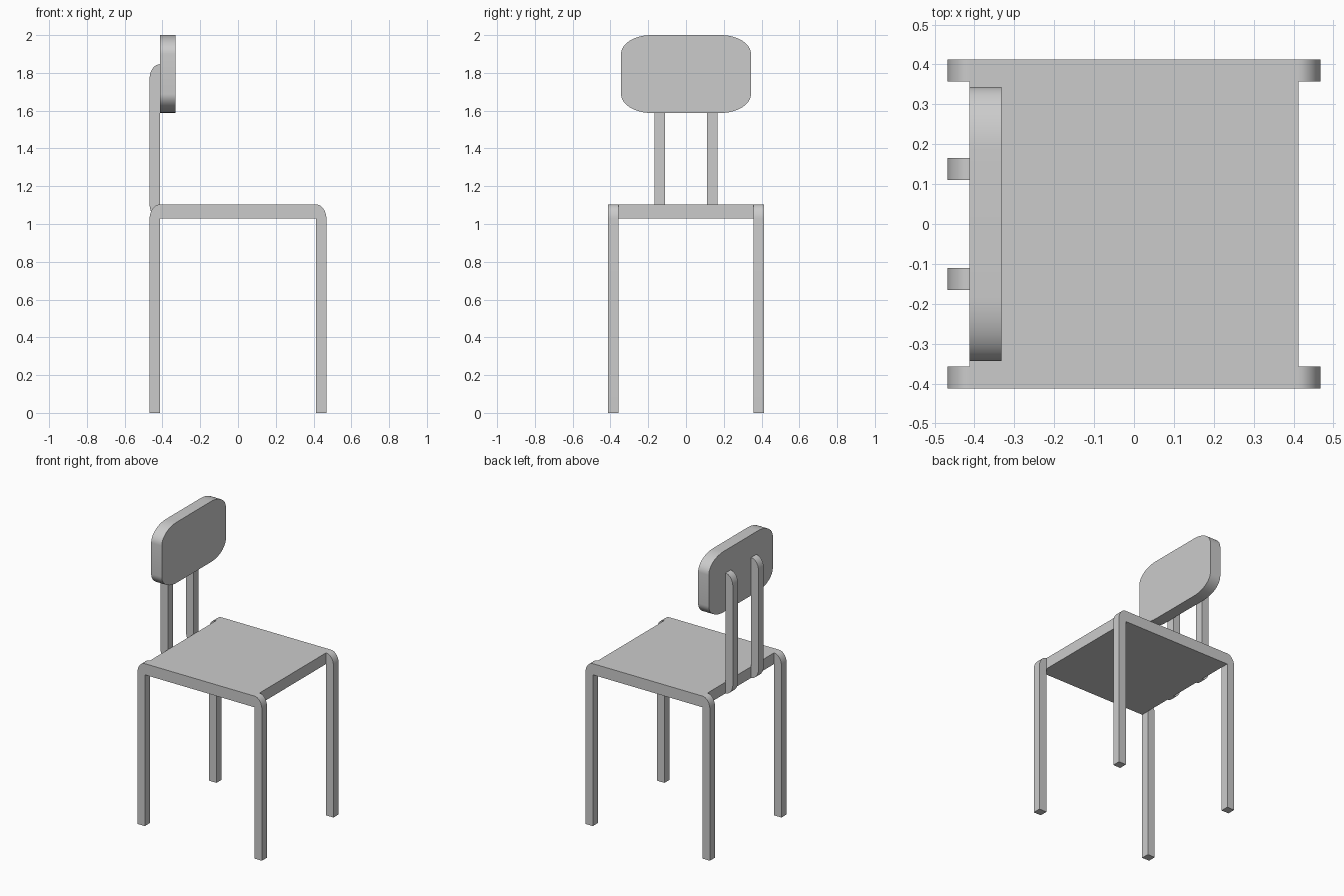
import bpy, bmesh
from math import sin, cos, pi

if "Cube" in bpy.data.objects:
    bpy.data.objects.remove(bpy.data.objects["Cube"])

SEAT, OUT, TOP, LOW = 0.412, 0.468, 1.104, 1.028


def arc(cx, cz, rx, rz, start, n=12):
    """Quarter ellipse, counter-clockwise from the start angle."""
    return [(cx + rx * cos(start + pi / 2 * i / n),
             cz + rz * sin(start + pi / 2 * i / n)) for i in range(n + 1)]


def extrude(name, points, axis, lo, hi):
    """Extrude a closed 2D profile along x (points are y,z) or y (points are x,z)."""
    bm = bmesh.new()
    to3d = (lambda p, d: (d, *p)) if axis == 'x' else (lambda p, d: (p[0], d, p[1]))
    a = [bm.verts.new(to3d(p, lo)) for p in points]
    b = [bm.verts.new(to3d(p, hi)) for p in points]
    bm.faces.new(a)
    bm.faces.new(b[::-1])
    for i in range(len(a)):
        j = (i + 1) % len(a)
        bm.faces.new((a[i], b[i], b[j], a[j]))
    bmesh.ops.recalc_face_normals(bm, faces=bm.faces)
    mesh = bpy.data.meshes.new(name)
    bm.to_mesh(mesh)
    bm.free()
    ob = bpy.data.objects.new(name, mesh)
    bpy.context.collection.objects.link(ob)
    bpy.ops.object.select_all(action='DESELECT')
    ob.select_set(True)
    bpy.context.view_layer.objects.active = ob
    bpy.ops.object.shade_smooth_by_angle(angle=pi / 6)
    return ob


# Seat slab
extrude("seat", [(-SEAT, LOW), (SEAT, LOW), (SEAT, TOP), (-SEAT, TOP)],
        'y', -SEAT, SEAT)

# Four legs, rounded at the outer top corner
rx, rz = OUT - SEAT, TOP - LOW
leg = [(SEAT, 0), (OUT, 0)] + arc(SEAT, LOW, rx, rz, 0)
for sx, end in ((-1, "left"), (1, "right")):
    for side, lo, hi in (("front", -SEAT, -0.357), ("back", 0.357, SEAT)):
        extrude(f"{side}_{end}_leg", [(sx * x, z) for x, z in leg], 'y', lo, hi)

# Two backrest posts, rounded outwards at both ends
post = arc(-SEAT, 1.77, rx, rz, pi / 2) + arc(-SEAT, TOP, rx, rz, pi)
for side, y in (("front", -0.138), ("back", 0.138)):
    extrude(f"{side}_backrest_post", post, 'y', y - 0.0275, y + 0.0275)

# Backrest pad with rounded corners
hy, bottom, top, ry, rc = 0.344, 1.588, 2.0, 0.16, 0.10
pad = (arc(hy - ry, top - rc, ry, rc, 0) + arc(-hy + ry, top - rc, ry, rc, pi / 2)
       + arc(-hy + ry, bottom + rc, ry, rc, pi)
       + arc(hy - ry, bottom + rc, ry, rc, 3 * pi / 2))
extrude("backrest", pad, 'x', -SEAT, -0.332)
